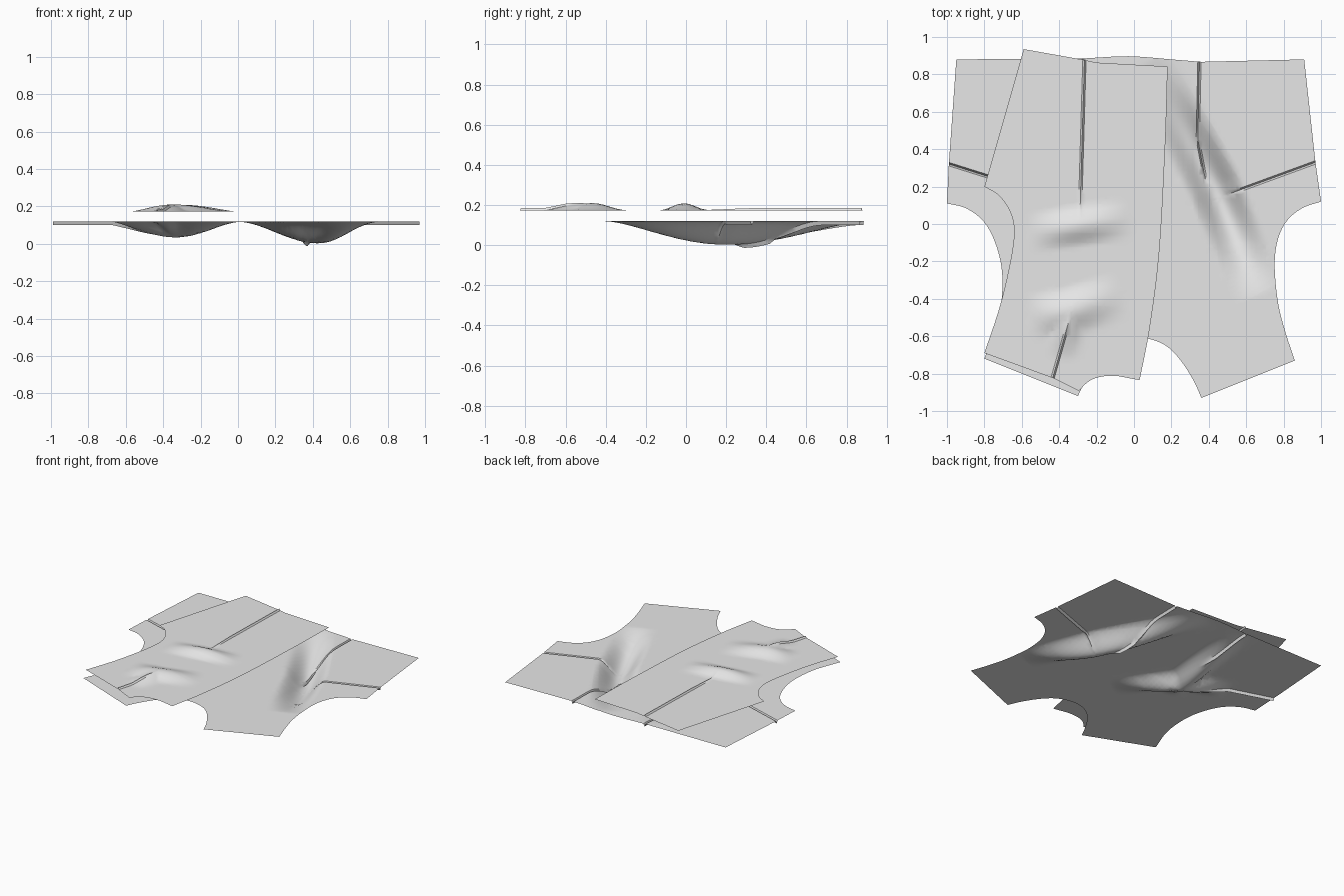
import bpy, bmesh, math
from mathutils import Vector

if "Cube" in bpy.data.objects:
    bpy.data.objects.remove(bpy.data.objects["Cube"])

cloth = bpy.data.materials.new("pale_grey_cloth")
cloth.diffuse_color = (0.8, 0.8, 0.8, 1)
cloth.use_nodes = True
cloth.node_tree.nodes["Principled BSDF"].inputs["Base Color"].default_value = cloth.diffuse_color


def curve(pts, n=6):
    """Smooth Catmull-Rom run through the points."""
    p = [Vector(q) for q in pts]
    p = [2 * p[0] - p[1]] + p + [2 * p[-1] - p[-2]]
    out = []
    for i in range(1, len(p) - 2):
        a, b, c, d = p[i - 1:i + 3]
        for k in range(n):
            t = k / n
            out.append(0.5 * (2 * b + (c - a) * t + (2 * a - 5 * b + 4 * c - d) * t * t
                              + (3 * b - a - 3 * c + d) * t ** 3))
    return out + [p[-2]]


def fold(p, start, peak, end, width, height):
    """Soft fold running start - peak - end, fading to both ends."""
    best = 0
    for tip in (start, end):
        o, ax = Vector(peak), Vector(tip) - Vector(peak)
        u = (p - o).dot(ax) / ax.length_squared
        if 0 <= u < 1 or (u < 0 and u > -0.05):
            u = max(u, 0)
            d = (p - o - ax * u).length / width
            if d < 1:
                along = math.cos(u * math.pi / 2) ** 1.3
                best = max(best, along * math.cos(d * math.pi / 2) ** 2)
    return best * height


def crease(p, edge, tip, height, width):
    """Stitched dart: narrow pleat tapering from the edge to its tip."""
    a, ax = Vector(edge), Vector(tip) - Vector(edge)
    u = (p - a).dot(ax) / ax.length_squared
    if u < -0.05 or u > 1:
        return 0
    d = (p - a - ax * u).length / width
    return height * max(0, 1 - d) * min(1, (1 - u) * 3)


def sheet(name, outline, z, folds, darts, depth, width=0.009, step=0.026):
    bm = bmesh.new()
    bm.faces.new([bm.verts.new((q[0], q[1], 0)) for q in outline])
    bmesh.ops.triangulate(bm, faces=bm.faces[:])

    def cut(co, no):
        bmesh.ops.bisect_plane(bm, geom=bm.verts[:] + bm.edges[:] + bm.faces[:],
                               dist=1e-5, plane_co=co, plane_no=no)
    # fabric grid
    for i in range(-38, 39):
        cut((i * step + 0.003, 0, 0), (1, 0, 0))
        cut((0, i * step + 0.003, 0), (0, 1, 0))
    # exact lines along each dart
    for a, b in darts:
        ax = (Vector(b) - Vector(a)).normalized()
        n = Vector((-ax.y, ax.x, 0))
        for k in (-1, 0, 1):
            cut(Vector((*a, 0)) + n * width * k, n)
    bmesh.ops.triangulate(bm, faces=bm.faces[:])
    for v in bm.verts:
        p = v.co.xy
        h = [fold(p, *f) for f in folds]
        pleat = sum(crease(p, a, b, depth, width) for a, b in darts)
        v.co.z = z + (max(h) if depth > 0 else min(h)) + pleat
    for f in bm.faces:
        f.normal_update()
        if f.normal.z < 0:
            f.normal_flip()
    me = bpy.data.meshes.new(name)
    bm.to_mesh(me)
    bm.free()
    me.materials.append(cloth)
    ob = bpy.data.objects.new(name, me)
    bpy.context.collection.objects.link(ob)
    bpy.ops.object.select_all(action='DESELECT')
    ob.select_set(True)
    bpy.context.view_layer.objects.active = ob
    bpy.ops.object.shade_smooth_by_angle(angle=math.radians(35))


# Lower panel: hem, right armhole, neck, left armhole
lower = (
    [(-0.95, 0.88)]
    + curve([(-0.27, 0.885), (-0.03, 0.897), (0.2, 0.88), (0.36, 0.867)], 3)
    + [(0.91, 0.88), (0.97, 0.33)]
    + curve([(1.0, 0.12), (0.9, 0.085), (0.82, 0.02), (0.77, -0.08), (0.752, -0.22),
             (0.77, -0.42), (0.81, -0.58), (0.86, -0.73)])
    + curve([(0.36, -0.93), (0.32, -0.84), (0.25, -0.73), (0.17, -0.65), (0.07, -0.612),
             (-0.02, -0.612), (-0.11, -0.65), (-0.19, -0.73), (-0.26, -0.84), (-0.3, -0.92)], 4)
    + curve([(-0.8, -0.72), (-0.73, -0.53), (-0.705, -0.37), (-0.71, -0.22), (-0.75, -0.08),
             (-0.81, 0.02), (-0.9, 0.085), (-1.0, 0.11)])
    + [(-0.99, 0.32)])
sheet("lower_panel", lower, 0.12,
      [((0.07, 0.87), (0.43, 0.2), (0.67, -0.38), 0.16, -0.118),
       ((-0.25, 0.85), (-0.33, 0.15), (-0.36, -0.1), 0.13, -0.088),
       ((-0.68, 0.2), (-0.33, 0.12), (-0.03, -0.27), 0.14, -0.086)],
      [((0.35, 0.87), (0.34, 0.4)), ((0.345, 0.43), (0.385, 0.22)),
       ((0.972, 0.33), (0.48, 0.15)), ((-0.99, 0.32), (-0.45, 0.15)),
       ((-0.27, 0.885), (-0.26, 0.4))], -0.02)

# Upper panel: hem, front edge, neck, shoulder, armhole
upper = (
    [(-0.59, 0.935), (-0.27, 0.878), (-0.2, 0.863)]
    + curve([(0.18, 0.842), (0.166, 0.4), (0.135, -0.15), (0.085, -0.55), (0.03, -0.835)])
    + curve([(-0.09, -0.812), (-0.17, -0.815), (-0.24, -0.84), (-0.295, -0.892)], 4)
    + [(-0.43, -0.825)]
    + curve([(-0.8, -0.69), (-0.72, -0.45), (-0.665, -0.22), (-0.641, -0.05),
             (-0.66, 0.06), (-0.72, 0.15), (-0.8, 0.2)]))
sheet("upper_panel", upper, 0.172,
      [((-0.57, -0.05), (-0.3, -0.01), (-0.01, 0.03), 0.12, 0.036),
       ((-0.57, -0.5), (-0.35, -0.47), (-0.05, -0.37), 0.14, 0.038),
       ((-0.35, -0.4), (-0.35, -0.48), (-0.39, -0.72), 0.11, 0.036)],
      [((-0.265, 0.875), (-0.29, 0.02)), ((-0.435, -0.823), (-0.34, -0.49))], 0.012)
